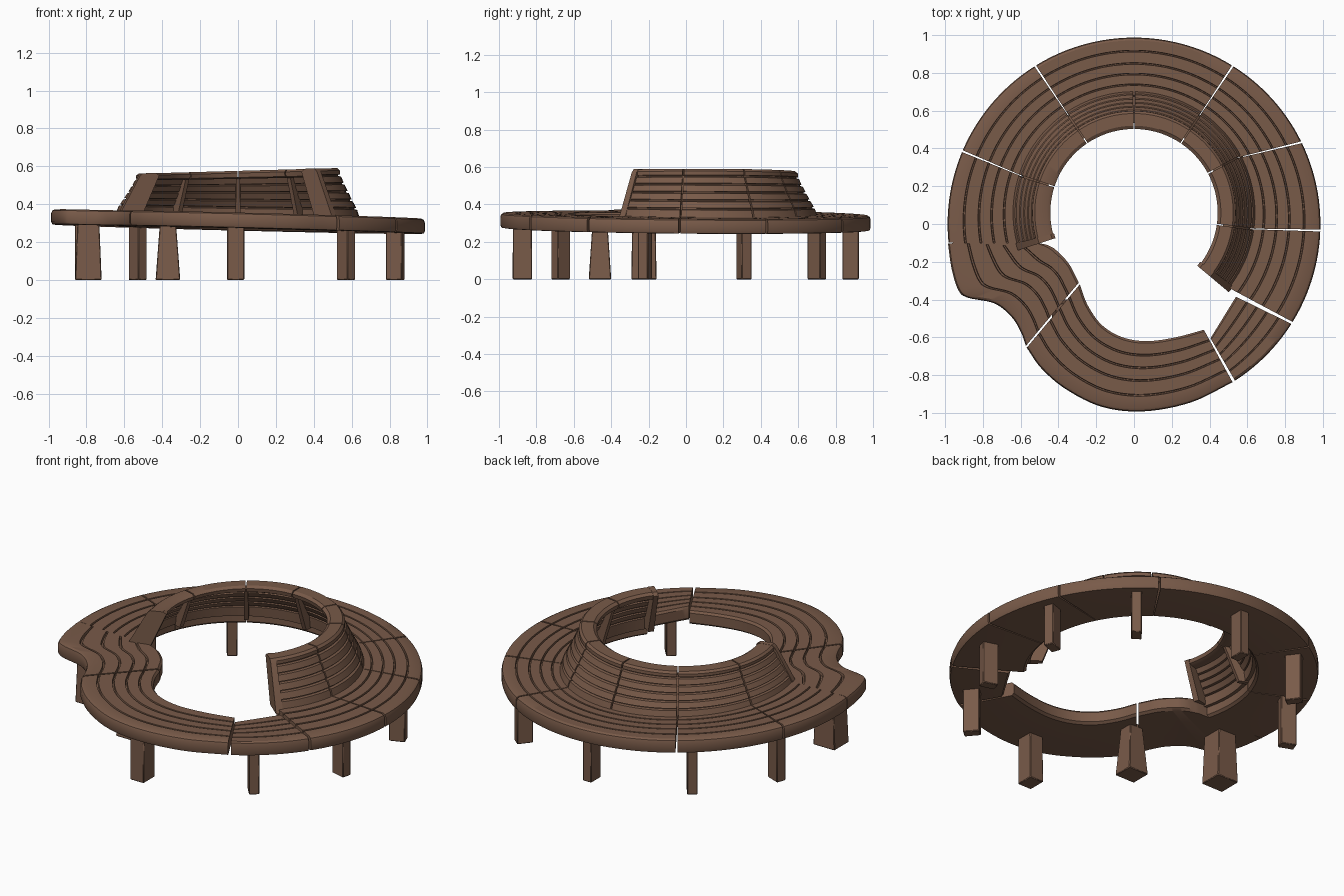
import bpy, bmesh, math
from mathutils import Vector

if "Cube" in bpy.data.objects:
    bpy.data.objects.remove(bpy.data.objects["Cube"])

wood = bpy.data.materials.new("brown_wood")
wood.diffuse_color = (0.19, 0.103, 0.066, 1)
wood.use_nodes = True
wood.node_tree.nodes["Principled BSDF"].inputs["Base Color"].default_value = wood.diffuse_color


def seat_top(x, y):
    # the seat plane tilts gently up to the left
    return 0.348 - 0.025 * x - 0.008 * y


def back_top(x):
    return 0.576 + 0.028 * x


def sweep(name, rings, angle=32):
    # skin a closed profile through a list of rings, capping both ends
    bm = bmesh.new()
    rows = [[bm.verts.new(p) for p in r] for r in rings]
    n = len(rows[0])
    for a, b in zip(rows, rows[1:]):
        for i in range(n):
            j = (i + 1) % n
            bm.faces.new((a[i], a[j], b[j], b[i]))
    bm.faces.new(rows[0])
    bm.faces.new(rows[-1])
    bmesh.ops.recalc_face_normals(bm, faces=bm.faces)
    me = bpy.data.meshes.new(name)
    bm.to_mesh(me)
    bm.free()
    me.materials.append(wood)
    ob = bpy.data.objects.new(name, me)
    bpy.context.collection.objects.link(ob)
    bpy.ops.object.select_all(action='DESELECT')
    ob.select_set(True)
    bpy.context.view_layer.objects.active = ob
    bpy.ops.object.shade_smooth_by_angle(angle=math.radians(angle))
    return ob


def spline(pts, n):
    # Catmull-Rom curve through the control points
    p = [Vector(q) for q in pts]
    p = [2 * p[0] - p[1]] + p + [2 * p[-1] - p[-2]]
    out = []
    for k in range(n + 1):
        u = k / n * (len(p) - 3)
        i = min(int(u), len(p) - 4)
        t = u - i
        a, b, c, d = p[i:i + 4]
        out.append(0.5 * (2 * b + (c - a) * t + (2 * a - 5 * b + 4 * c - d) * t * t
                          + (3 * b - a - 3 * c + d) * t ** 3))
    return out


def polar(r, deg, cy=0.0):
    a = math.radians(deg)
    return Vector((r * math.cos(a), cy + r * math.sin(a)))


# Seat cross-section: (position from inner to outer edge, drop below seat top)
seat_profile = [(0, 0.068), (0, 0.012), (0.03, 0.0)]
for g in (0.2, 0.38, 0.56, 0.77):
    seat_profile += [(g - 0.014, 0), (g - 0.008, 0.014), (g + 0.008, 0.014), (g + 0.014, 0)]
seat_profile += [(0.95, 0.0), (0.985, 0.007), (1, 0.022), (1, 0.064), (0.985, 0.078), (0.95, 0.08), (0.04, 0.08)]


def seat(name, inner, outer):
    rings = []
    for a, b in zip(inner, outer):
        ring = []
        for t, d in seat_profile:
            q = a.lerp(b, t)
            ring.append((q.x, q.y, seat_top(q.x, q.y) - d))
        rings.append(ring)
    sweep(name, rings)


# Ring seat segments beneath the backrest: (outer angle, inner angle) at each joint
CY = 0.06
joints = [(-32, -39), (-2, -8), (26, 28), (58, 56), (122, 124), (157, 162), (186, 197)]
for k, ((o0, i0), (o1, i1)) in enumerate(zip(joints, joints[1:])):
    n = max(10, int((o1 - o0) / 2.2))
    inner, outer = [], []
    for s in range(n + 1):
        f = s / n
        inner.append(polar(0.615, i0 + 0.15 + (i1 - i0 - 0.3) * f, CY))
        outer.append(polar(0.987, o0 + 0.3 + (o1 - o0 - 0.6) * f))
    seat(f"ring_seat_{k + 1}", inner, outer)

# Narrow seat segment beyond the right end of the backrest
inner = [Vector((0.405, -0.605)).lerp(Vector((0.54, -0.385)), s / 12) for s in range(13)]
seat("right_front_seat", inner, [polar(0.987, -57.2 + 24.8 * s / 12) for s in range(13)])

# Front seat segment
seat("front_seat",
     spline([(0.37, -0.56), (0.22, -0.60), (0.07, -0.62), (-0.06, -0.60),
             (-0.17, -0.535), (-0.245, -0.43), (-0.287, -0.32)], 36),
     spline([(0.522, -0.838), (0.3, -0.945), (0.05, -0.992), (-0.17, -0.968),
             (-0.36, -0.875), (-0.49, -0.765), (-0.568, -0.655)], 36))

# S-curved seat segment on the left
seat("curved_left_seat",
     spline([(-0.292, -0.31), (-0.315, -0.265), (-0.335, -0.225), (-0.365, -0.185),
             (-0.40, -0.15), (-0.43, -0.125), (-0.47, -0.108), (-0.52, -0.10)], 42),
     spline([(-0.572, -0.645), (-0.60, -0.57), (-0.65, -0.49), (-0.74, -0.42),
             (-0.88, -0.39), (-0.93, -0.35), (-0.965, -0.24), (-0.985, -0.102)], 42))

# Backrest cross-section: (radius, height fraction), slatted outside and inside, with top rail
def lean(h):
    return 0.638 - 0.105 * h + 0.02 * (1 - h) ** 2 - 0.008


back_profile = [(0.595, -0.12), (0.65, -0.12)]
for h in (0.17, 0.34, 0.51, 0.68, 0.85):
    back_profile += [(lean(h - 0.025), h - 0.025), (lean(h) - 0.012, h - 0.012),
                     (lean(h) - 0.012, h + 0.012), (lean(h + 0.02), h + 0.02)]
back_profile += [(0.538, 0.95), (0.525, 1), (0.46, 1), (0.443, 0.95), (0.448, 0.85), (0.465, 0.82),
                 (lean(0.82) - 0.04, 0.82)]
for h in (0.68, 0.51, 0.34, 0.17):
    r = lean(h) - 0.04
    back_profile += [(r - 0.002, h + 0.02), (r + 0.01, h + 0.01), (r + 0.01, h - 0.01), (r + 0.002, h - 0.025)]


def back(name, profile, a0, a1, n):
    rings = []
    for s in range(n + 1):
        ring = []
        for r, h in profile:
            q = polar(r, a0 + (a1 - a0) * s / n, CY)
            z0 = seat_top(q.x, q.y)
            ring.append((q.x, q.y, z0 + (back_top(q.x) - z0) * h))
        rings.append(ring)
    sweep(name, rings)


# Backrest segments
back_joints = [-39, -8, 28, 56, 90, 124, 162, 197]
for k, (a, b) in enumerate(zip(back_joints, back_joints[1:])):
    back(f"backrest_{k + 1}", back_profile, a + 0.4, b - 0.4, 14)

# Solid end panels of the backrest
end_profile = [(0.53, -0.08), (0.655, -0.08), (0.545, 0.93), (0.528, 1.005), (0.455, 1.005), (0.437, 0.94)]
back("right_backrest_end", end_profile, -40, -36.5, 2)
back("left_backrest_end", end_profile, 194.5, 198, 2)

# Support ribs behind the backrest joints
rib_profile = [(0.56, -0.15), (0.62, -0.15), (0.53, 0.86), (0.475, 0.86)]
for k, a in enumerate(back_joints[1:-1]):
    back(f"backrest_rib_{k + 1}", rib_profile, a - 1.3, a + 1.3, 2)


# Legs: x, y, turn in degrees, bottom (radial, tangential) and top size
def leg(name, x, y, turn, bottom, top):
    rings = []
    u, v = polar(1, turn), polar(1, turn + 90)
    for (w, d), z in ((bottom, 0), (top, seat_top(x, y) - 0.06)):
        rings.append([(x + u.x * w * i / 2 + v.x * d * j / 2, y + u.y * w * i / 2 + v.y * d * j / 2, z)
                      for i, j in ((-1, -1), (1, -1), (1, 1), (-1, 1))])
    ob = sweep(name, rings, 20)
    m = ob.modifiers.new("soft_edges", 'BEVEL')
    m.width = 0.004


slim = (0.088, 0.056)
for k, (x, y) in enumerate([(0, 0.88), (0.57, 0.70), (0.83, 0.31), (0.83, -0.22),
                            (0.57, -0.67), (-0.53, 0.70), (-0.81, 0.31)]):
    leg(f"leg_{k + 1}", x, y, math.degrees(math.atan2(y, x)), slim, slim)
leg("front_leg", -0.012, -0.875, 90, (0.105, 0.09), (0.1, 0.09))
leg("left_leg", -0.79, -0.225, 0, (0.14, 0.135), (0.115, 0.125))
leg("inner_curve_leg", -0.37, -0.46, 0, (0.13, 0.12), (0.085, 0.08))
